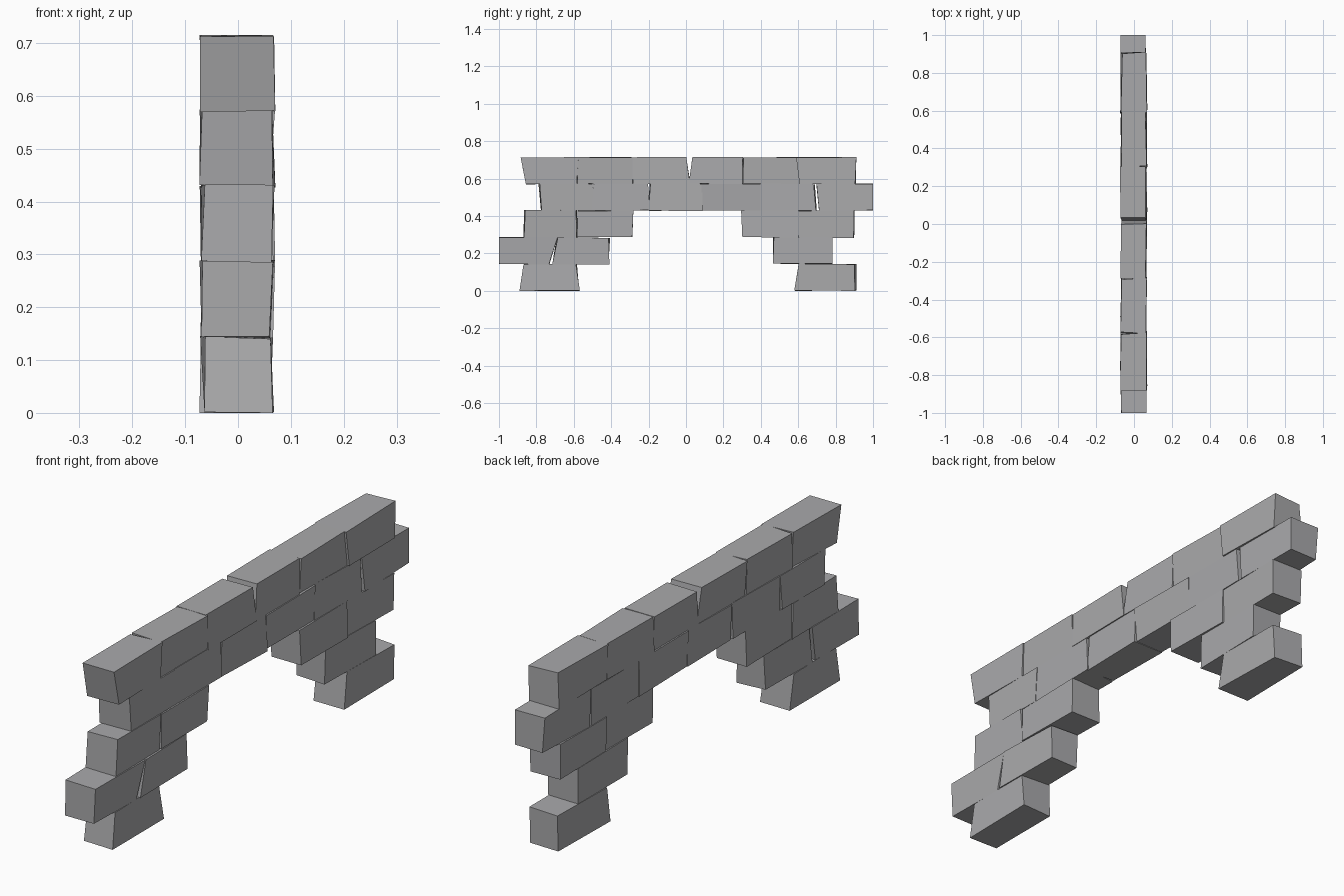
import bpy, bmesh, random
from mathutils import Vector

cube = bpy.data.objects.get("Cube")
if cube:
    bpy.data.objects.remove(cube, do_unlink=True)

random.seed(5)
COURSE = 0.143      # course height
HALF = 0.066        # half wall thickness

stone = bpy.data.materials.new("grey_stone")
stone.use_nodes = True
grey = (0.40, 0.40, 0.41, 1)
stone.diffuse_color = grey
stone.node_tree.nodes["Principled BSDF"].inputs["Base Color"].default_value = grey

# Bricks per course, bottom up: start, end, outward lean of the start and end at the top
courses = [
    [(-.88, -.575, .02, -.02), (.59, .905, .015, 0)],
    [(-1, -.71, 0, .035), (-.70, -.41, .02, 0), (.47, .78, 0, 0)],
    [(-.865, -.585, 0, 0), (-.58, -.285, 0, 0), (.30, .60, -.01, 0), (.60, .90, 0, 0)],
    [(-.78, -.50, -.015, .02), (-.50, -.20, .02, 0), (-.195, .09, 0, 0),
     (.085, .395, 0, 0), (.395, .69, 0, -.01), (.70, 1, -.015, 0)],
    [(-.87, -.58, -.025, 0), (-.575, -.29, 0, 0), (-.285, .01, -.01, -.015),
     (.025, .305, .02, 0), (.305, .60, 0, -.01), (.60, .905, -.01, 0)],
]


def wobble(amount):
    return random.uniform(-amount, amount)


def make_brick(name, row, start, end, lean_start, lean_end):
    """A box whose corners are knocked slightly out of square."""
    bm = bmesh.new()
    bmesh.ops.create_cube(bm, size=2)
    for v in bm.verts:
        edge, lean = (end, lean_end) if v.co.y > 0 else (start, lean_start)
        y = edge + lean * v.co.z / 2 + wobble(.006)
        if abs(edge) == 1:
            y = edge
        z = COURSE * (row + (v.co.z + 1) / 2) + wobble(.003)
        x = v.co.x * HALF - .001 + wobble(.006)
        v.co = Vector((x, max(-1, min(1, y)), max(0, min(.715, z))))
    mesh = bpy.data.meshes.new(name)
    bm.to_mesh(mesh)
    bm.free()
    mesh.materials.append(stone)
    bpy.context.collection.objects.link(bpy.data.objects.new(name, mesh))


# Stack the courses into the arch
for row, bricks in enumerate(courses):
    for i, brick in enumerate(bricks):
        make_brick(f"brick_course_{row + 1}_number_{i + 1}", row, *brick)
